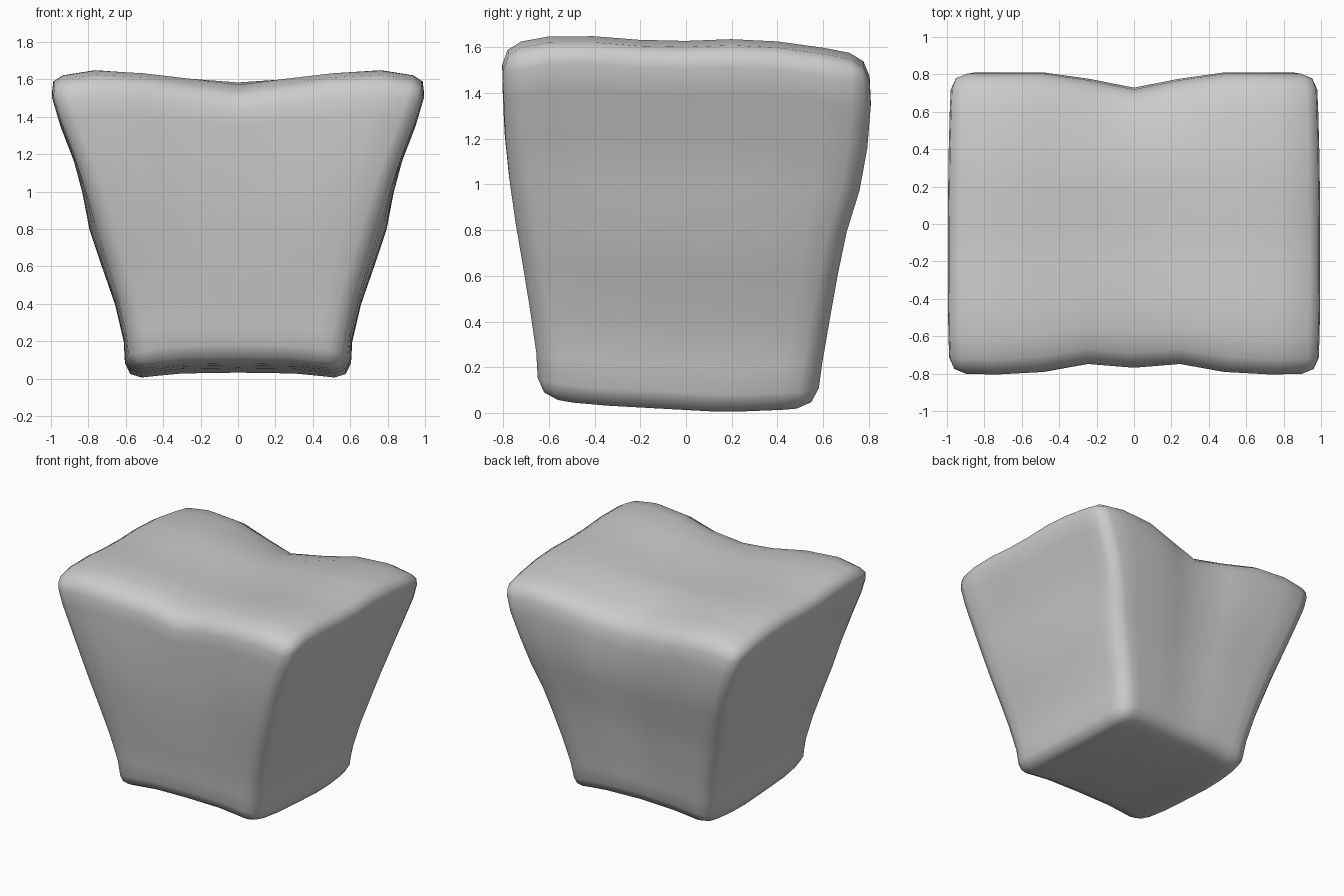
import bpy, bmesh

if "Cube" in bpy.data.objects:
    bpy.data.objects.remove(bpy.data.objects["Cube"])

N = 8  # segments per side


def interp(t, pts):
    """Piecewise-linear profile lookup."""
    if t <= pts[0][0]:
        return pts[0][1]
    for (a, p), (b, q) in zip(pts, pts[1:]):
        if t <= b:
            return p + (q - p) * (t - a) / (b - a)
    return pts[-1][1]


# half widths against height: middle of the side faces, and their vertical edges
SIDE_MID = [(0, .60), (.17, .615), (.33, .70), (.47, .785), (.7, .855), (.93, .995), (1, 1.02)]
SIDE_EDGE = [(0, .555), (.17, .60), (.47, .735), (.7, .85), (.93, .985), (1, 1.01)]
# front and back depth against height
FRONT = [(0, .645), (.1, .65), (.28, .69), (.5, .75), (.7, .795), (.92, .81), (1, .81)]
BACK = [(0, .57), (.1, .59), (.25, .63), (.47, .69), (.68, .785), (.9, .812), (1, .80)]
# hollows in front and back faces against distance from the centre
FRONT_DENT = [(0, .04), (.25, .06), (.6, 0), (1, .01)]
BACK_DENT = [(0, .09), (.43, .0), (1, 0)]
# top and underside heights
TOP_Y = [(-.8, 1.61), (-.54, 1.66), (-.1, 1.625), (.3, 1.64), (.7, 1.585), (.82, 1.555)]
TOP_X = [(0, -.06), (.2, -.05), (.45, -.02), (.75, 0), (1, -.04)]
RIM_Y = [(-.75, .04), (-.5, .01), (-.3, 0), (.4, 0), (.72, .07)]  # extra sag at mid rim
BASE_Y = [(-.64, .06), (-.45, .028), (.17, -.006), (.48, .006), (.57, .015)]
BASE_X = [(0, .035), (.6, .03), (.9, .003), (1, .0)]


def shape(u, v, w):
    t, a = (w + 1) / 2, abs(u)
    mid, edge = interp(t, SIDE_MID), interp(t, SIDE_EDGE)
    x = u * (mid + (edge - mid) * v ** 4) * (1 - .01 * t * max(0, v))
    fade = max(0, min(1, (t - .25) / .5))
    yf = -interp(t, FRONT) + interp(a, FRONT_DENT) * fade
    yb = interp(t, BACK) - interp(a, BACK_DENT) * (.1 + .9 * t)
    y = yf + (yb - yf) * (v + 1) / 2
    base = interp(y, BASE_Y) + interp(a, BASE_X)
    top = interp(y, TOP_Y) + interp(a, TOP_X) - interp(y, RIM_Y) * max(0, 1 - a / .5)
    return x, y, base + (top - base) * t


# gridded cube bent into the tapered block
bm = bmesh.new()
bmesh.ops.create_cube(bm, size=2)
bmesh.ops.subdivide_edges(bm, edges=bm.edges[:], cuts=N - 1, use_grid_fill=True)
for vert in bm.verts:
    vert.co = shape(*vert.co)
bmesh.ops.recalc_face_normals(bm, faces=bm.faces[:])
for f in bm.faces:
    f.smooth = True
mesh = bpy.data.meshes.new("tapered_block")
bm.to_mesh(mesh)
bm.free()
block = bpy.data.objects.new("tapered_block", mesh)
bpy.context.collection.objects.link(block)

# softened edges
bev = block.modifiers.new("soft_edges", 'BEVEL')
bev.width = .085
bev.segments = 2
bev.limit_method = 'ANGLE'
bev.angle_limit = .85
